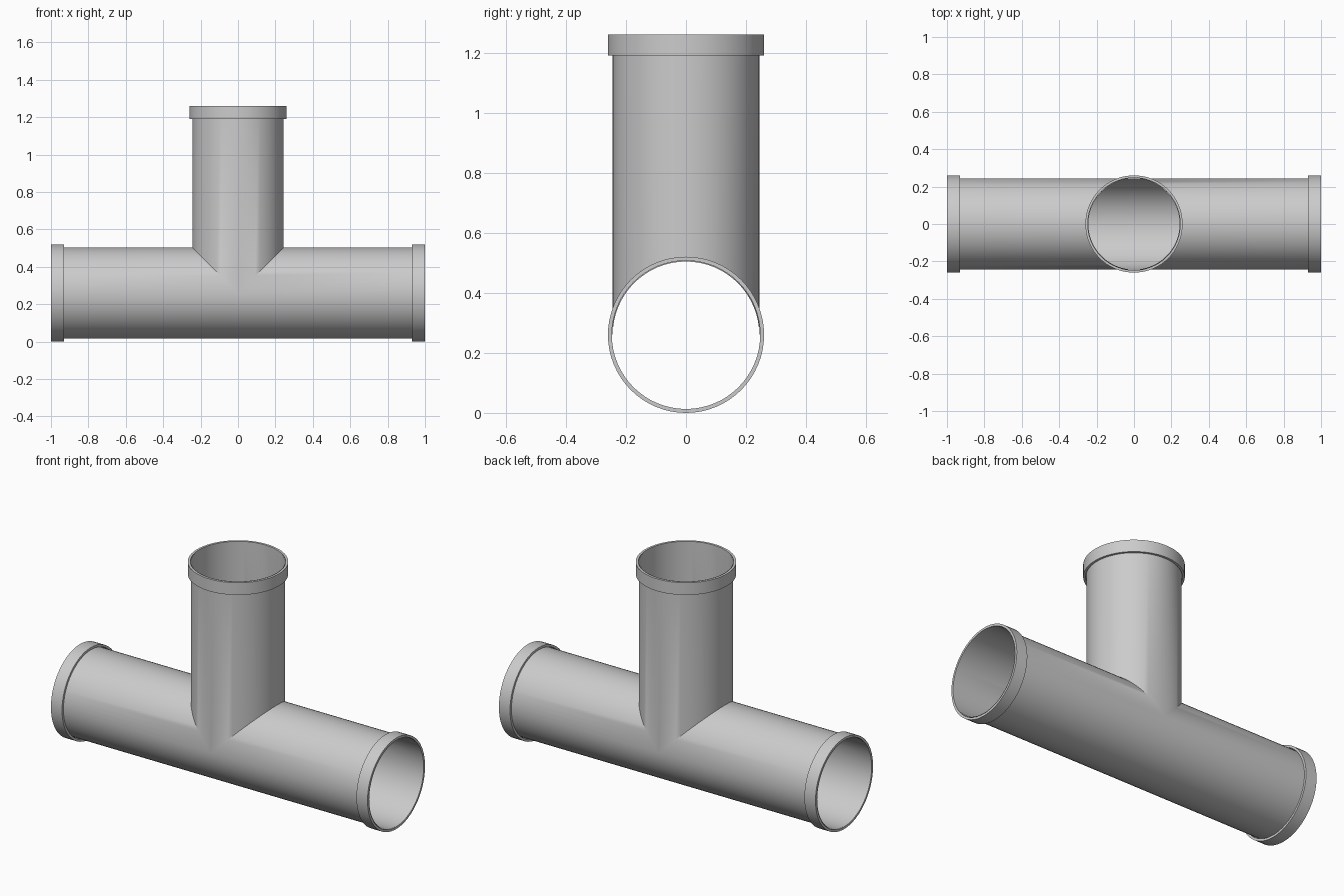
import bpy, bmesh
from math import sin, cos, pi, radians
from mathutils import Matrix

if "Cube" in bpy.data.objects:
    bpy.data.objects.remove(bpy.data.objects["Cube"])

N = 64            # sides around each tube
R = 0.244         # pipe radius
RC, RI = 0.26, 0.247   # collar outer and inner radius
LC = 0.07         # collar length
H = 0.26          # height of the main axis


def finish(bm, name, normals=False):
    if normals:
        bmesh.ops.recalc_face_normals(bm, faces=bm.faces)
    mesh = bpy.data.meshes.new(name)
    bm.to_mesh(mesh)
    bm.free()
    ob = bpy.data.objects.new(name, mesh)
    bpy.context.collection.objects.link(ob)
    bpy.ops.object.select_all(action='DESELECT')
    ob.select_set(True)
    bpy.context.view_layer.objects.active = ob
    bpy.ops.object.shade_smooth_by_angle(angle=radians(30))
    return ob


def skin(bm, start, end, flip=False):
    """Join two closed loops of points with quads."""
    a = [bm.verts.new(p) for p in start]
    b = [bm.verts.new(p) for p in end]
    for i in range(len(a)):
        j = (i + 1) % len(a)
        f = (a[i], a[j], b[j], b[i])
        bm.faces.new(f[::-1] if flip else f)


# Tee body: two horizontal arms and an upright branch, mitred together
angles = [2 * pi * i / N for i in range(N)]
bm = bmesh.new()
for s in (-1, 1):
    inner = [(s * max(0, R * cos(t)), -R * sin(t), H + R * cos(t)) for t in angles]
    outer = [(s, y, z) for _, y, z in inner]
    skin(bm, inner, outer, flip=(s > 0))
base = [(R * cos(t), R * sin(t), H + R * abs(cos(t))) for t in angles]
skin(bm, base, [(x, y, H + 1) for x, y, _ in base])
bmesh.ops.remove_doubles(bm, verts=bm.verts, dist=1e-5)
bmesh.ops.recalc_face_normals(bm, faces=bm.faces)
# make the normals point away from the pipe axis
low = min(bm.faces, key=lambda f: f.calc_center_median().z)
if low.normal.z > 0:
    bmesh.ops.reverse_faces(bm, faces=bm.faces)
finish(bm, "tee_body")


# Collars: square-section rings at the three open ends
def collar(name, rotation):
    profile = [(RI, 1 - LC), (RC, 1 - LC), (RC, 1), (RI, 1)]
    loops = [[(r * cos(t), r * sin(t), z) for t in angles] for r, z in profile]
    bm = bmesh.new()
    for k in range(4):
        skin(bm, loops[k], loops[(k + 1) % 4])
    bmesh.ops.remove_doubles(bm, verts=bm.verts, dist=1e-5)
    bm.transform(Matrix.Translation((0, 0, H)) @ rotation)
    finish(bm, name, normals=True)


collar("collar_top", Matrix.Identity(4))
collar("collar_right", Matrix.Rotation(pi / 2, 4, 'Y'))
collar("collar_left", Matrix.Rotation(-pi / 2, 4, 'Y'))
